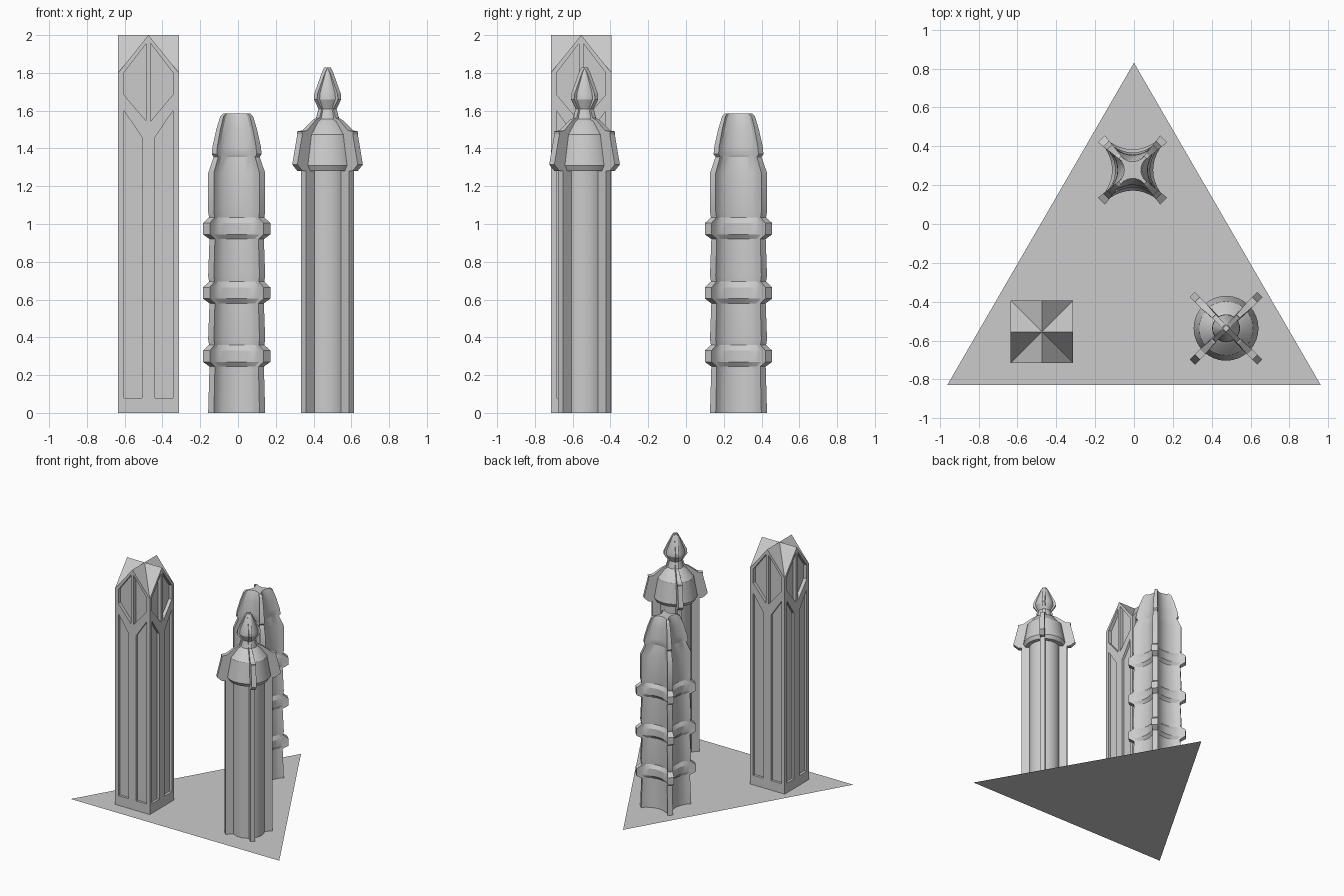
import bpy, math
from mathutils import Vector, Matrix

if "Cube" in bpy.data.objects:
    bpy.data.objects.remove(bpy.data.objects["Cube"])


def make(name, verts, faces, loc=(0, 0, 0), smooth=False):
    me = bpy.data.meshes.new(name)
    me.from_pydata([tuple(v) for v in verts], [], faces)
    me.update()
    ob = bpy.data.objects.new(name, me)
    bpy.context.collection.objects.link(ob)
    ob.location = loc
    bpy.ops.object.select_all(action='DESELECT')
    ob.select_set(True)
    bpy.context.view_layer.objects.active = ob
    # consistent outward normals
    bpy.ops.object.mode_set(mode='EDIT')
    bpy.ops.mesh.select_all(action='SELECT')
    bpy.ops.mesh.normals_make_consistent(inside=False)
    bpy.ops.object.mode_set(mode='OBJECT')
    if smooth:
        bpy.ops.object.shade_smooth_by_angle(angle=math.radians(25))
    return ob


def loft(rings):
    """Vertices and faces joining equal-length rings, capped at both ends."""
    n = len(rings[0])
    verts = [p for r in rings for p in r]
    faces = [(k * n + i, k * n + (i + 1) % n, (k + 1) * n + (i + 1) % n, (k + 1) * n + i)
             for k in range(len(rings) - 1) for i in range(n)]
    faces += [tuple(range(n))[::-1], tuple(range(len(verts) - n, len(verts)))]
    return verts, faces


# Flat triangular ground plate
plate = make("base_plate", [(-0.962, -0.83, 0), (0.962, -0.83, 0), (0, 0.83, 0)], [(0, 1, 2)])
if plate.data.polygons[0].normal.z < 0:
    plate.data.flip_normals()

# Square tower: block with a cross-gabled roof
H = 0.161
square_loc = (-0.474, -0.555, 0)
corners = [(-H, -H), (H, -H), (H, H), (-H, H)]
mids = [(0, -H), (H, 0), (0, H), (-H, 0)]
verts = [(x, y, 0) for x, y in corners] + [(x, y, 1.8) for x, y in corners]
verts += [(x, y, 2) for x, y in mids] + [(0, 0, 2)]
faces = [(3, 2, 1, 0)]
for i in range(4):
    j = (i + 1) % 4
    faces += [(i, j, 4 + j, 8 + i, 4 + i), (8 + i, 4 + j, 12), (4 + i, 8 + i, 12)]
square = make("square_tower", verts, faces, square_loc)

# Recessed panels and split lozenge windows, mirrored and repeated on four sides
panel = [(0.035, 0.08), (0.13, 0.08), (0.13, 1.60), (0.035, 1.46)]
window = [(0.012, 1.545), (0.13, 1.685), (0.13, 1.80), (0.012, 1.955)]
cv, cf = [], []
for turn in range(4):
    rot = Matrix.Rotation(turn * math.pi / 2, 3, 'Z')
    for side in (-1, 1):
        for shape, depth in ((panel, 0.02), (window, 0.028)):
            v, f = loft([[rot @ Vector((side * x, y, z)) for x, z in shape]
                         for y in (-H - 0.02, -H + depth)])
            cf += [tuple(i + len(cv) for i in q) for q in f]
            cv += v
cutter = make("panel_cutter", cv, cf, square_loc)
cutter.hide_render = True
mod = square.modifiers.new("panels", 'BOOLEAN')
mod.operation, mod.solver, mod.object = 'DIFFERENCE', 'EXACT', cutter
bpy.context.view_layer.objects.active = square
bpy.ops.object.modifier_apply(modifier=mod.name)
bpy.data.objects.remove(cutter)

# Banded tower: concave four-pointed section, lofted with varying size
section = []
for turn in range(4):
    rot = Matrix.Rotation(turn * math.pi / 2, 3, 'Z')
    side = []
    for k in range(9):
        t = k / 4 - 1
        side.append((0.10 * t, -0.089 - 0.033 * t * t))
    side += [(0.12, -0.15), (0.15, -0.12)]
    section += [rot @ Vector((x, y, 0)) for x, y in side]
profile = [(0.151, 0)]
for z in (0.305, 0.64, 0.98):
    profile += [(0.144, z - 0.06), (0.178, z - 0.035), (0.178, z + 0.025), (0.146, z + 0.055)]
    profile += [(0.151, z + 0.085)]
profile += [(0.151, 1.27), (0.122, 1.355), (0.132, 1.37), (0.128, 1.41),
            (0.108, 1.50), (0.087, 1.57), (0.072, 1.585)]
rings = [[Vector((p.x * h / 0.15, p.y * h / 0.15, z)) for p in section] for h, z in profile]
make("banded_tower", *loft(rings), (-0.007, 0.278, 0), True)

# Round tower: turned shaft, flared head and pointed finial
round_loc = (0.474, -0.537, 0)
turned = [(0.12, 0), (0.12, 1.28), (0.15, 1.281), (0.167, 1.31), (0.138, 1.475), (0.128, 1.485),
          (0.085, 1.54), (0.062, 1.555), (0.048, 1.61), (0.072, 1.66), (0.07, 1.69),
          (0.03, 1.80), (0.018, 1.825)]
N = 32
rings = [[Vector((r * math.cos(2 * math.pi * i / N), r * math.sin(2 * math.pi * i / N), z))
          for i in range(N)] for r, z in turned]
make("round_tower", *loft(rings), round_loc, True)

# Crossed fins following the round tower's outline on the diagonals
W = 0.019
fin = [(0.141, 0), (0.141, 1.28), (0.16, 1.281), (0.187, 1.315), (0.16, 1.475), (0.162, 1.49),
       (0.135, 1.495), (0.085, 1.55), (0.064, 1.562), (0.053, 1.61), (0.077, 1.66),
       (0.075, 1.69), (0.034, 1.805), (0.022, 1.828)]
half = [(h * math.sqrt(2) - W, z) for h, z in fin]
for k in range(2):
    rot = Matrix.Rotation(math.pi / 4 + k * math.pi / 2, 3, 'Z')
    outline = half + [(-d, z) for d, z in reversed(half)]
    # plates narrow towards the finial
    rings = [[rot @ Vector((d, s * (W if z < 1.5 else 0.012), z)) for d, z in outline]
             for s in (-1, 1)]
    make("round_tower_fin_%d" % (k + 1), *loft(rings), round_loc)
